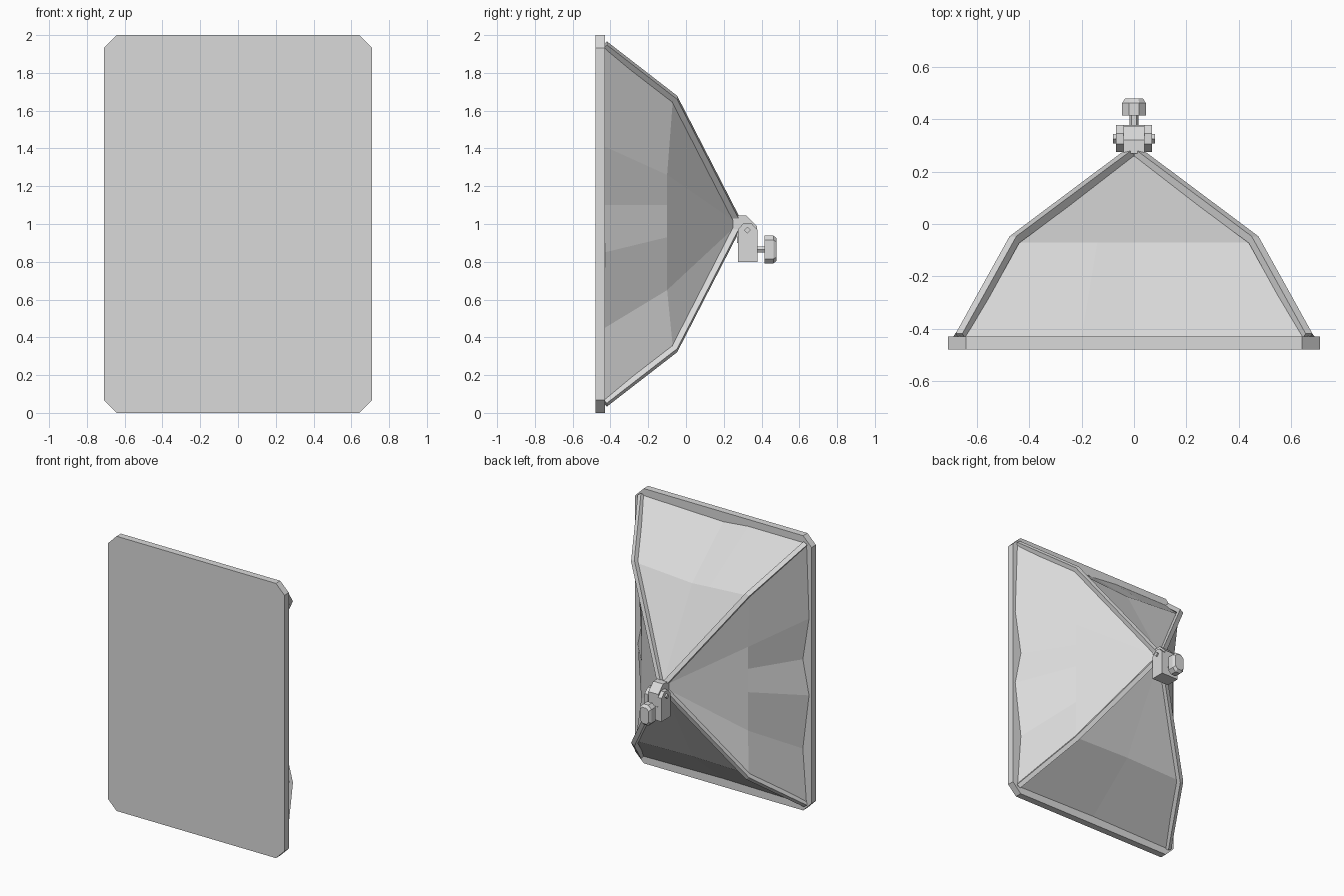
import bpy, bmesh, math
from mathutils import Vector

cube = bpy.data.objects.get("Cube")
if cube:
    bpy.data.objects.remove(cube, do_unlink=True)

grey = bpy.data.materials.new("light_grey")
grey.use_nodes = True
colour = (0.7, 0.7, 0.7, 1)
grey.diffuse_color = colour
grey.node_tree.nodes["Principled BSDF"].inputs["Base Color"].default_value = colour


def finish(name, bm):
    bmesh.ops.recalc_face_normals(bm, faces=bm.faces[:])
    mesh = bpy.data.meshes.new(name)
    bm.to_mesh(mesh)
    bm.free()
    mesh.materials.append(grey)
    obj = bpy.data.objects.new(name, mesh)
    bpy.context.collection.objects.link(obj)
    return obj


def loft(name, rings, capped=True):
    """Skin a list of closed rings of points."""
    bm = bmesh.new()
    loops = [[bm.verts.new(p) for p in ring] for ring in rings]
    for a, b in zip(loops, loops[1:]):
        for i in range(len(a)):
            j = (i + 1) % len(a)
            bm.faces.new((a[i], a[j], b[j], b[i]))
    if capped:
        bm.faces.new(loops[0])
        bm.faces.new(loops[-1])
    return finish(name, bm)


def slab_y(name, outline, y0, y1):
    """Extrude an x-z outline along y."""
    return loft(name, [[(x, y, z) for x, z in outline] for y in (y0, y1)])


def slab_x(name, outline, x0, x1):
    """Extrude a y-z outline along x."""
    return loft(name, [[(x, y, z) for y, z in outline] for x in (x0, x1)])


def chamfered(w, h, cut, cx=0, cz=0):
    """Rectangle outline with all four corners cut."""
    quarter = [(w, h - cut), (w - cut, h)]
    pts = quarter + [(-x, z) for x, z in reversed(quarter)]
    pts += [(-x, -z) for x, z in pts]
    return [(cx + x, cz + z) for x, z in pts]


# Front diffuser with cut corners
slab_y("front_diffuser", chamfered(0.71, 1.0, 0.068, cz=1), -0.48, -0.43)

# Fabric shell: each side wall is a row of (base x, base z, bend x, bend z)
side = [(0.69, 1.41, 0.43, 1.26), (0.64, 1.10, 0.43, 1.10),
        (0.69, 0.85, 0.43, 0.93), (0.64, 0.45, 0.43, 0.65)]
corner = (0.67, 1.95, 0.455, 1.65)


def flip(c, sx, low=False):
    bx, bz, kx, kz = c
    return (sx * bx, 2 - bz if low else bz, sx * kx, 2 - kz if low else kz)


columns = [flip(corner, -1), (-0.2, 1.95, -0.14, 1.63), (0, 1.93, 0, 1.62)]
columns += [flip(corner, 1)] + side + [flip(corner, 1, True)]
columns += [(0, 0.06, 0, 0.36), flip(corner, -1, True)]
columns += [flip(c, -1) for c in reversed(side)]
base = [(c[0], -0.43, c[1]) for c in columns]
bend = [(c[2], -0.1 if c in side or flip(c, -1) in side else -0.07, c[3])
        for c in columns]
tip = [(c[2] * 0.03, 0.265, 1 + (c[3] - 1) * 0.03) for c in columns]
loft("fabric_shell", [base, bend, tip], capped=False)

# Four bent ribs along the fabric corners
path = [Vector((0.662, -0.43, 1.948)), Vector((0.457, -0.06, 1.662)),
        Vector((0.015, 0.27, 1.02))]
half = 0.016
for sx, xname in ((1, "left"), (-1, "right")):
    for sz, zname in ((1, "upper"), (-1, "lower")):
        pts = [Vector((sx * p.x, p.y, 1 + sz * (p.z - 1))) for p in path]
        lateral = Vector((0, 1, 0)).cross(pts[0] - pts[1]).normalized()
        dirs = [(b - a).normalized() for a, b in zip(pts, pts[1:])]
        tangents = [dirs[0], (dirs[0] + dirs[1]).normalized(), dirs[1]]
        rings = []
        for p, t in zip(pts, tangents):
            out = t.cross(lateral).normalized()
            rings.append([p + half * (a * lateral + b * out)
                          for a, b in ((1, 1), (-1, 1), (-1, -1), (1, -1))])
        ribs = loft(f"{zname}_{xname}_rib", rings)

# Hub and tilting knuckle behind the apex
slab_x("hub_block", [(0.25, 0.935), (0.25, 1.03), (0.30, 1.03), (0.30, 0.935)],
       -0.04, 0.04)
slab_x("knuckle", [(0.27, 0.90), (0.27, 1.045), (0.32, 1.045),
                   (0.375, 0.99), (0.375, 0.90)], -0.04, 0.04)

# Yoke: two cheeks, a base and pivot pins
cheek = [(0.275, 0.80), (0.275, 0.97), (0.305, 1.005),
         (0.345, 1.005), (0.378, 0.97), (0.378, 0.80)]
for s, name in ((1, "left"), (-1, "right")):
    slab_x(f"{name}_yoke_cheek", cheek, s * 0.04, s * 0.068)
    slab_x(f"{name}_pivot_pin", [(0.325 + dy, 0.968 + dz) for dy, dz in
           ((0.018, 0), (0, 0.018), (-0.018, 0), (0, -0.018))],
           s * 0.06, s * 0.08)
slab_x("yoke_base", [(0.275, 0.80), (0.275, 0.90), (0.378, 0.90), (0.378, 0.80)],
       -0.04, 0.04)

# Clamp screw and knob
slab_y("clamp_screw", [(0.018 * math.cos(a * math.pi / 3),
                        0.865 + 0.018 * math.sin(a * math.pi / 3))
                       for a in range(6)], 0.37, 0.42)
knob = chamfered(0.045, 0.075, 0.025, cz=0.865)
small = chamfered(0.034, 0.058, 0.018, cz=0.865)
loft("clamp_knob", [[(x, y, z) for x, z in ring] for ring, y in
                    ((knob, 0.415), (knob, 0.462), (small, 0.48))])
